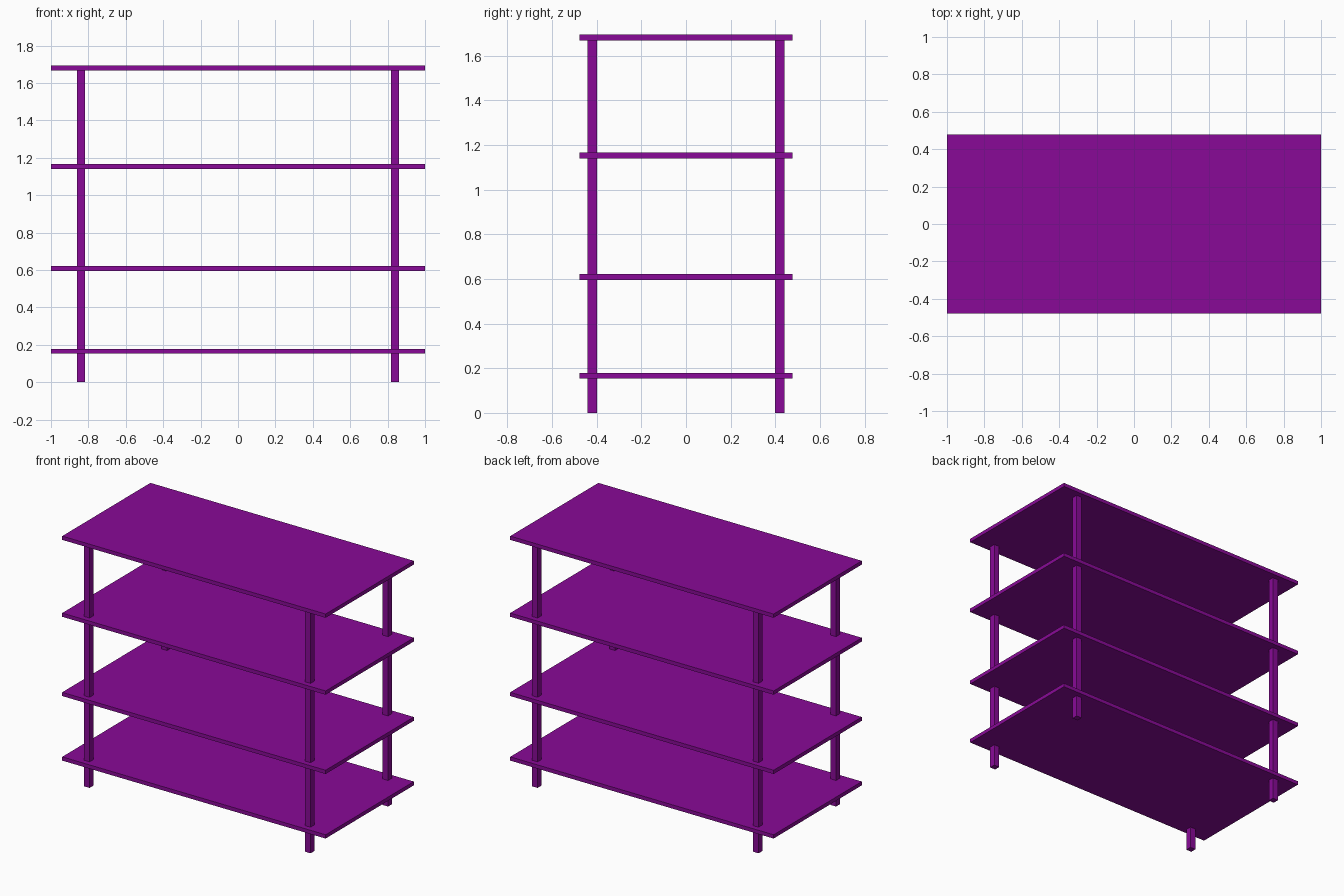
import bpy

if "Cube" in bpy.data.objects:
    bpy.data.objects.remove(bpy.data.objects["Cube"])

# Shared purple finish
purple = bpy.data.materials.new("purple")
purple.diffuse_color = (0.25, 0.003, 0.31, 1.0)
purple.use_nodes = True
purple.node_tree.nodes["Principled BSDF"].inputs["Base Color"].default_value = purple.diffuse_color


def box(name, center, size):
    bpy.ops.mesh.primitive_cube_add(size=1, location=center)
    obj = bpy.context.object
    obj.name = name
    obj.scale = size
    bpy.ops.object.transform_apply(location=False, rotation=False, scale=True)
    obj.data.materials.append(purple)
    return obj


THICK = 0.026
shelf_tops = {"bottom": 0.179, "lower": 0.622, "upper": 1.166, "top": 1.694}

# Four shelf boards
for label, z in shelf_tops.items():
    box(label + "_shelf", (0, 0, z - THICK / 2), (2.0, 0.956, THICK))

# Four square posts, ending under the top surface of the top shelf
post_h = shelf_tops["top"] - THICK / 2
for side, x in (("left", -0.839), ("right", 0.839)):
    for depth, y in (("front", -0.42), ("back", 0.42)):
        box(f"{depth}_{side}_post", (x, y, post_h / 2), (0.042, 0.042, post_h))
